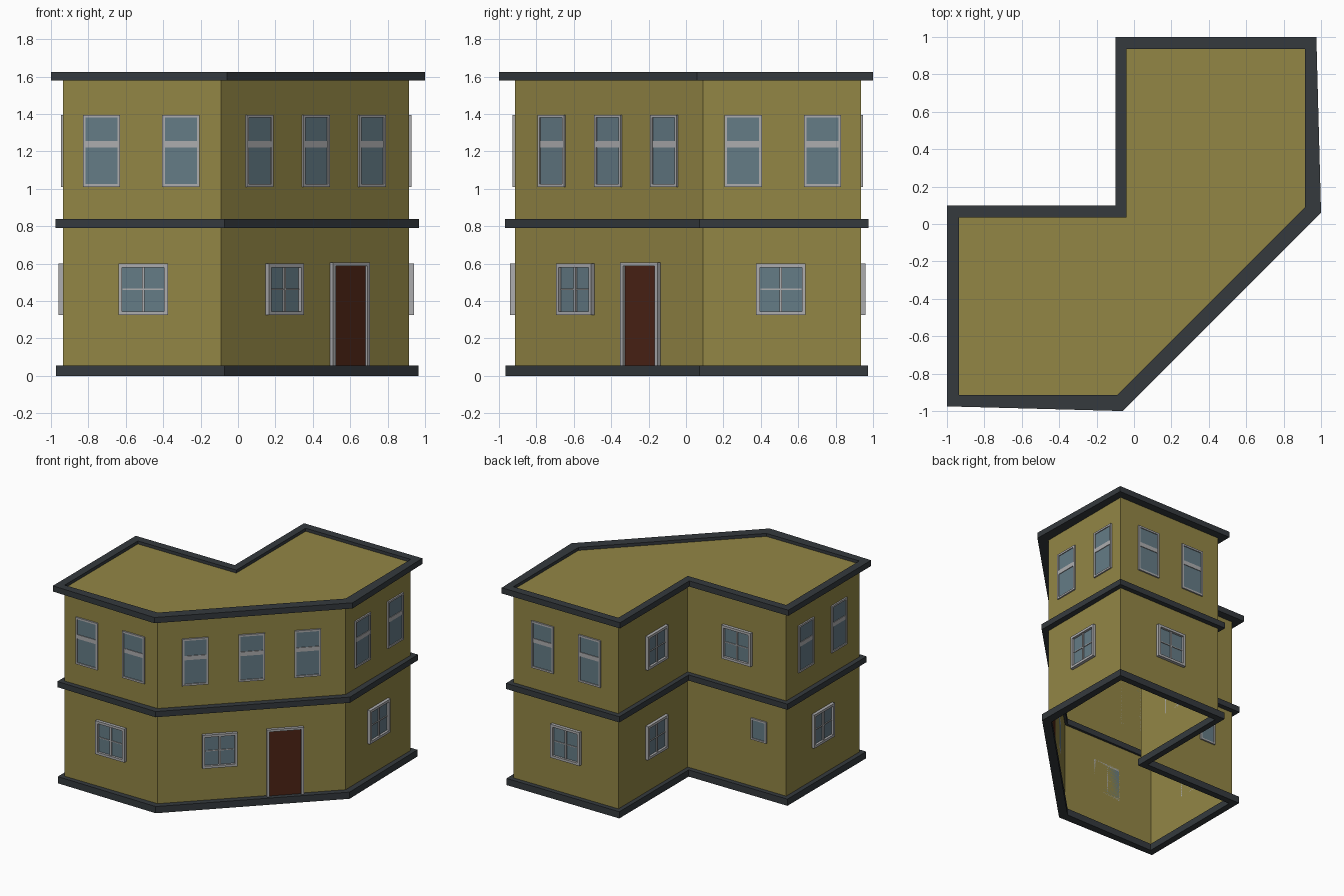
import bpy, bmesh, math
from mathutils import Matrix, Vector

if "Cube" in bpy.data.objects:
    bpy.data.objects.remove(bpy.data.objects["Cube"])

def material(name, rgb):
    m = bpy.data.materials.new(name)
    m.diffuse_color = (*rgb, 1)
    m.use_nodes = True
    m.node_tree.nodes["Principled BSDF"].inputs["Base Color"].default_value = m.diffuse_color
    return m

OCHRE = material("ochre_wall", (0.29, 0.24, 0.06))
DARK = material("dark_trim", (0.035, 0.042, 0.048))
FRAME = material("window_frame", (0.42, 0.42, 0.43))
GLASS = material("window_glass", (0.13, 0.20, 0.24))
DOOR = material("door_brown", (0.075, 0.018, 0.008))

# Footprint of the walls and outline of the roof trim, counter-clockwise
WALL = [(-.935, -.915), (-.09, -.915), (.915, .09), (.915, .935),
        (-.04, .935), (-.04, .035), (-.935, .035)]
RIM = [(-1, -.975), (-.06, -1), (1, .06), (.975, 1),
       (-.1, 1), (-.1, .1), (-1, .1)]

def outline(t):
    return [Vector(a).lerp(Vector(b), t) if t >= 0 else
            Vector(a) + (Vector(b) - Vector(a)) * t for a, b in zip(WALL, RIM)]

def add_object(name, mesh):
    ob = bpy.data.objects.new(name, mesh)
    bpy.context.collection.objects.link(ob)
    return ob

def finish(bm, name, mats):
    mesh = bpy.data.meshes.new(name)
    bm.to_mesh(mesh)
    bm.free()
    for m in mats:
        mesh.materials.append(m)
    return mesh

def loop(bm, pts, z):
    return [bm.verts.new((p[0], p[1], z)) for p in pts]

def bridge(bm, a, b):
    n = len(a)
    for i in range(n):
        j = (i + 1) % n
        bm.faces.new((a[i], a[j], b[j], b[i]))

# Wall shell, open underneath, with flat roof
bm = bmesh.new()
low, high = loop(bm, WALL, 0), loop(bm, WALL, 1.6)
bridge(bm, low, high)
bm.faces.new(high)
add_object("walls_and_roof", finish(bm, "walls_and_roof", [OCHRE]))

# Trim bands running round the building
def band(name, t_in, t_out, z0, z1):
    bm = bmesh.new()
    rings = [loop(bm, outline(t), z) for t, z in
             ((t_in, z0), (t_out, z0), (t_out, z1), (t_in, z1))]
    for i in range(4):
        bridge(bm, rings[i], rings[(i + 1) % 4])
    bmesh.ops.recalc_face_normals(bm, faces=bm.faces)
    add_object(name, finish(bm, name, [DARK]))

band("base_trim", -.25, .58, 0, .055)
band("middle_trim", -.25, .62, .79, .837)
band("roof_trim", 0, 1, 1.578, 1.625)

# Box in wall space: x along the wall, -y outward, z up
def box(bm, x, z, w, h, depth, mat=0):
    m = Matrix.Translation((x, -depth / 2, z)) @ Matrix.Diagonal((w, depth, h, 1))
    for v in bmesh.ops.create_cube(bm, size=1, matrix=m)["verts"]:
        for f in v.link_faces:
            f.material_index = mat

def surround(bm, w, h, b, depth):
    for s in (-1, 1):
        box(bm, s * (w - b) / 2, 0, b, h, depth)
        box(bm, 0, s * (h - b) / 2, w - 2 * b, b, depth)

# Casement window: two leaves, four panes
bm = bmesh.new()
surround(bm, .265, .275, .02, .025)
box(bm, 0, 0, .225, .235, .006, 1)
box(bm, 0, 0, .014, .235, .016)
for s in (-1, 1):
    box(bm, s * .0575, 0, .105, .007, .012)
casement = finish(bm, "casement_window", [FRAME, GLASS])

# Sash window: two stacked panes
bm = bmesh.new()
surround(bm, .2, .385, .015, .012)
box(bm, 0, 0, .17, .355, .005, 1)
box(bm, 0, .035, .17, .034, .010)
sash = finish(bm, "sash_window", [FRAME, GLASS])

# Small single-pane window
bm = bmesh.new()
surround(bm, .14, .175, .013, .012)
box(bm, 0, 0, .114, .149, .005, 1)
small = finish(bm, "small_window", [FRAME, GLASS])

# Door with frame on three sides
bm = bmesh.new()
for s in (-1, 1):
    box(bm, s * .13, .275, .02, .55, .025)
box(bm, 0, .541, .24, .018, .025)
box(bm, 0, .266, .24, .532, .01, 1)
door = finish(bm, "front_door", [FRAME, DOOR])

def place(mesh, name, x, y, z, angle):
    ob = add_object(name, mesh)
    ob.location = (x, y, z)
    ob.rotation_euler.z = math.radians(angle)

LOW, UP = .4625, 1.2025

# Four main end walls: two sash windows above one casement
for side, angle, spot, mid in (
        ("front", 0, lambda c: (c, -.915), (-.73, -.305, -.507)),
        ("right", 90, lambda c: (.915, c), (.73, .305, .507)),
        ("back", 180, lambda c: (c, .935), (.645, .217, .43)),
        ("left", -90, lambda c: (-.935, c), (-.645, -.217, -.43))):
    for i, c in enumerate(mid[:2]):
        place(sash, f"{side}_upper_window_{i + 1}", *spot(c), UP, angle)
    place(casement, f"{side}_lower_window", *spot(mid[2]), LOW, angle)

# Diagonal entrance wall
for i, x in enumerate((.111, .412, .712)):
    place(sash, f"entrance_upper_window_{i + 1}", x, x - .825, UP, 45)
place(casement, "entrance_lower_window", .241, .241 - .825, LOW, 45)
place(door, "front_door", .59, .59 - .825, .055, 45)

# Walls of the inner corner
place(casement, "courtyard_side_lower_window", -.04, .45, LOW, -90)
place(casement, "courtyard_side_upper_window", -.04, .45, 1.2, -90)
place(casement, "courtyard_back_upper_window", -.495, .035, 1.18, 180)
place(small, "courtyard_back_small_window", -.69, .035, .53, 180)
